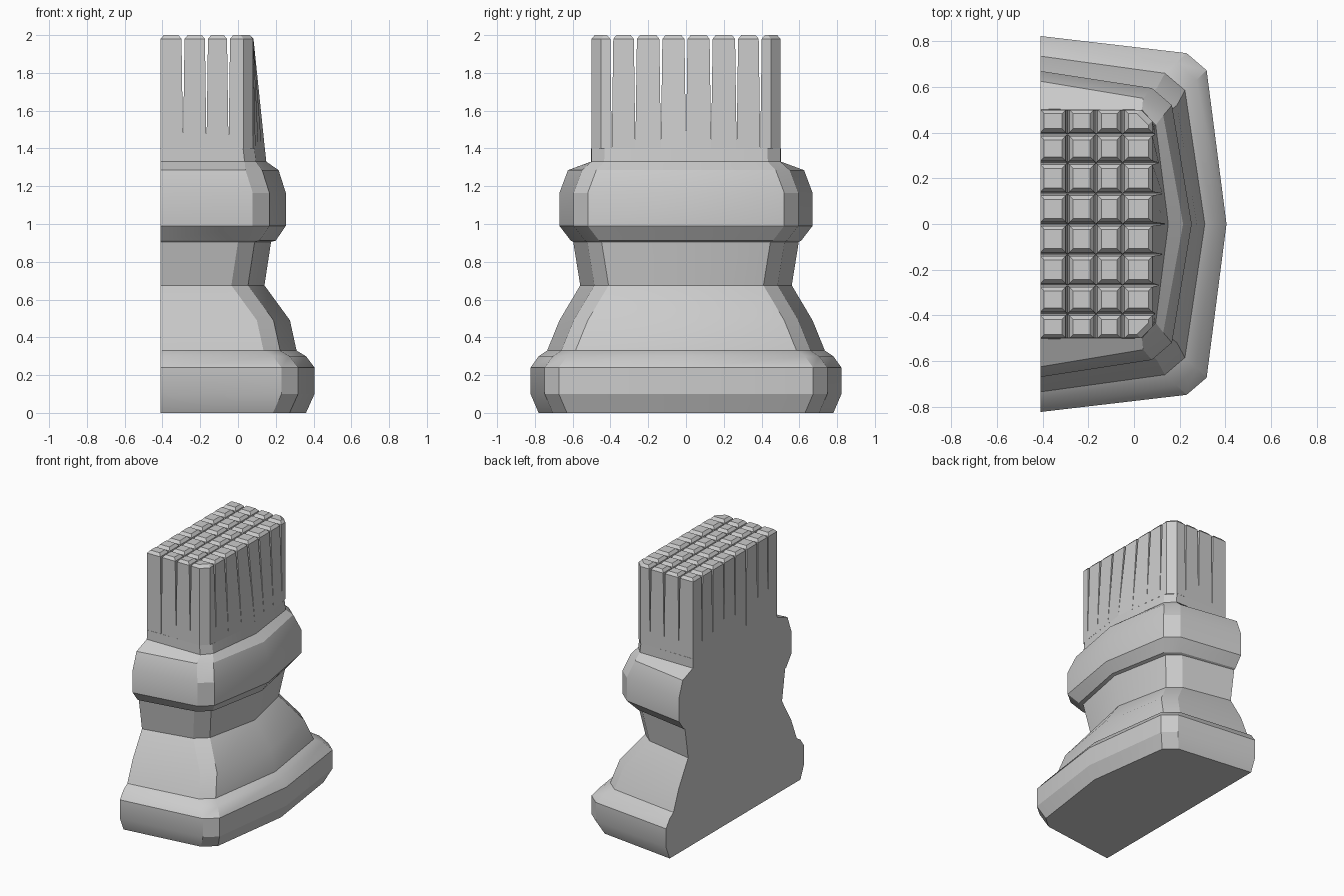
import bpy, bmesh, math

if "Cube" in bpy.data.objects:
    bpy.data.objects.remove(bpy.data.objects["Cube"])

CUT = -0.41  # flat plane where the brush is sliced


def finish(bm, name):
    bmesh.ops.recalc_face_normals(bm, faces=bm.faces)
    mesh = bpy.data.meshes.new(name)
    bm.to_mesh(mesh)
    bm.free()
    obj = bpy.data.objects.new(name, mesh)
    bpy.context.collection.objects.link(obj)
    bpy.ops.object.select_all(action='DESELECT')
    obj.select_set(True)
    bpy.context.view_layer.objects.active = obj
    bpy.ops.object.shade_smooth_by_angle(angle=math.radians(25))
    return obj


def loft(bm, rings, bottom=True):
    rows = [[bm.verts.new(p) for p in ring] for ring in rings]
    n = len(rows[0])
    for a, b in zip(rows, rows[1:]):
        for i in range(n):
            j = (i + 1) % n
            bm.faces.new((a[i], a[j], b[j], b[i]))
    bm.faces.new(rows[-1])
    if bottom:
        bm.faces.new(rows[0][::-1])


def outline(z, x, y, ax=0.175, ay=0.075, bx=0.087, by=0.15):
    """Half-octagon section: x is the nose reach, y the width at the cut."""
    half = [(CUT, -y), (x - ax, -(y - ay)), (x - bx, -(y - by))]
    pts = half + [(x, 0)] + [(px, -py) for px, py in half[::-1]]
    return [(px, py, z) for px, py in pts]


# Handle: stepped foot, waist, collar and solid bristle root
profile = [(0, .36, .78), (.10, .405, .823), (.24, .405, .823), (.30, .36, .78),
           (.33, .31, .735), (.49, .275, .67), (.675, .14, .56), (.905, .175, .597),
           (.912, .20, .61), (.99, .253, .67), (1.165, .253, .67), (1.285, .215, .625)]
root = dict(ax=.115, ay=.003, bx=.055, by=.07)
rings = [outline(*p) for p in profile]
rings += [outline(1.33, .15, .503, **root), outline(1.40, .142, .502, **root)]
bm = bmesh.new()
loft(bm, rings)
finish(bm, "handle")

# Bristles: tapering blocks separated by narrow V-shaped gaps
xs = [CUT, -.291, -.167, -.05, .08]
ys = [-.5, -.393, -.268, -.133, 0, .133, .268, .393, .5]


def bristle_ring(i, j, z, gap, inset):
    def edge_x(y):
        # outer column flares out toward the root
        t = (2.0 - z) / 0.6
        return .08 + t * max(0, .062 - abs(y) * .125)

    y0 = ys[j] + (gap if j > 0 else 0) + inset
    y1 = ys[j + 1] - (gap if j < 7 else 0) - inset
    x0 = xs[i] + (gap if i > 0 else 0) + inset
    if i < 3:
        x1 = xs[i + 1] - gap - inset
        pts = [(x0, y0), (x1, y0), (x1, y1), (x0, y1)]
    else:
        a, b = edge_x(y0) - inset, edge_x(y1) - inset
        c = .05
        if j == 0:
            pts = [(x0, y0), (a - c, y0), (a, y0 + c), (b, y1), (x0, y1)]
        elif j == 7:
            pts = [(x0, y0), (a, y0), (b, y1 - c), (b - c, y1), (x0, y1)]
        else:
            pts = [(x0, y0), (a, y0), (b, y1), (x0, y1)]
    return [(x, y, z) for x, y in pts]


bm = bmesh.new()
for i in range(4):
    for j in range(8):
        loft(bm, [bristle_ring(i, j, 1.40, 0, 0),
                  bristle_ring(i, j, 1.98, .008, 0),
                  bristle_ring(i, j, 2.0, .008, .017)], bottom=False)
finish(bm, "bristles")
